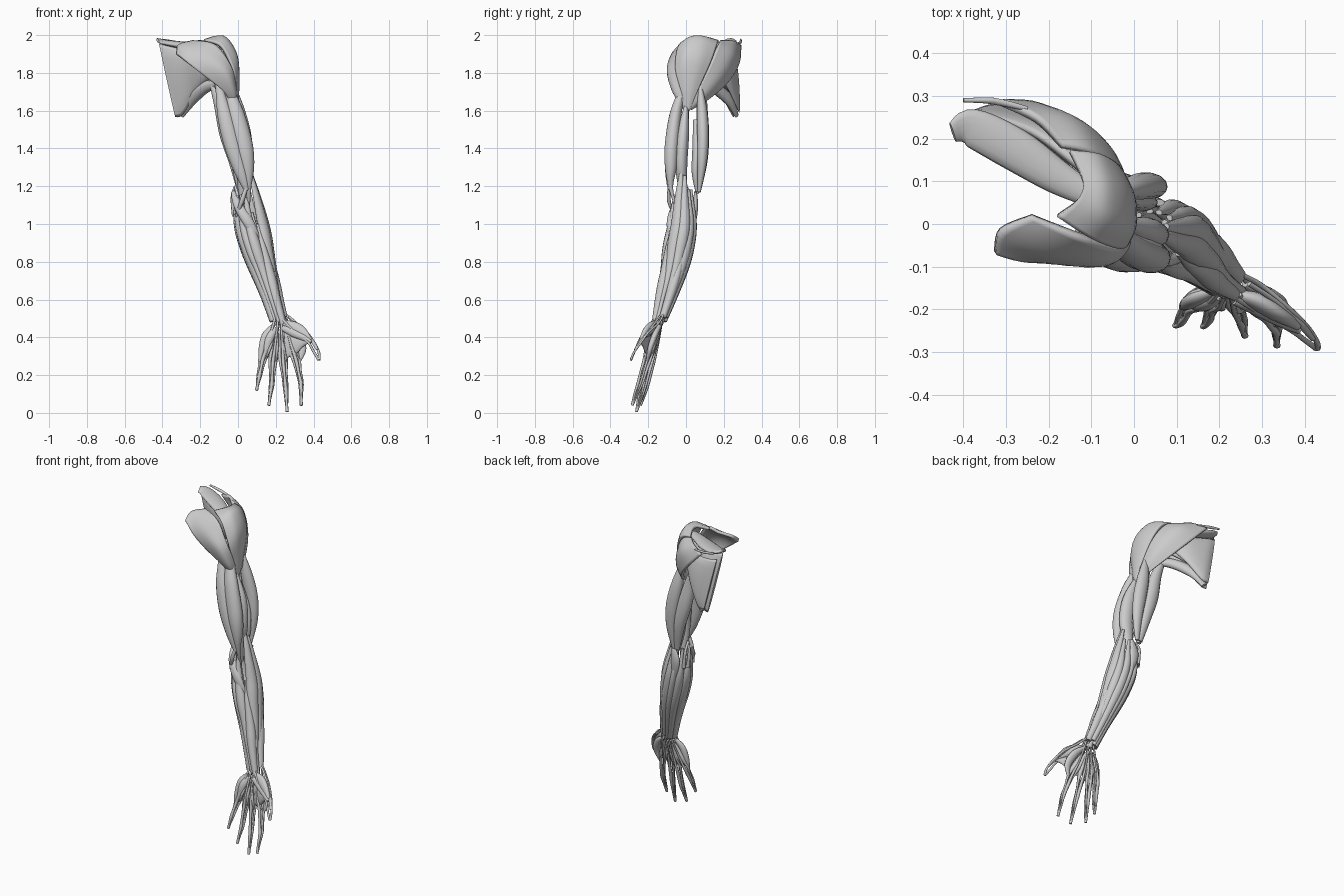
import bpy, bmesh
from math import sin, cos, pi, radians
from mathutils import Vector


def spline(pts, k):
    """Catmull-Rom resampling of tuples of any length, k steps per span."""
    p = [pts[0]] + list(pts) + [pts[-1]]
    out = []
    for i in range(1, len(p) - 2):
        for s in range(k):
            t = s / k
            out.append([0.5 * (2 * b + (c - a) * t + (2 * a - 5 * b + 4 * c - d) * t * t
                        + (3 * b - a - 3 * c + d) * t ** 3)
                        for a, b, c, d in zip(p[i - 1], p[i], p[i + 1], p[i + 2])])
    return out + [list(pts[-1])]


def finish(name, bm):
    bmesh.ops.recalc_face_normals(bm, faces=bm.faces)
    me = bpy.data.meshes.new(name)
    bm.to_mesh(me)
    bm.free()
    ob = bpy.data.objects.new(name, me)
    bpy.context.collection.objects.link(ob)
    return ob


def muscle(name, pts, wide=(1, 0, 0), bend=0.0, sides=14, k=5, fixed=False):
    """Loft of ellipses: pts = (x, y, z, half width, half thickness); bend curls the section."""
    ring = spline(pts, k)
    bm = bmesh.new()
    rows = []
    for i, r in enumerate(ring):
        a, b = ring[max(i - 1, 0)], ring[min(i + 1, len(ring) - 1)]
        T = (Vector(b[:3]) - Vector(a[:3])).normalized()
        W = Vector(wide)
        W = (W if fixed else W - T * W.dot(T)).normalized()
        N = T.cross(W).normalized()
        w, t = max(r[3], .002), max(r[4], .002)
        row = []
        for j in range(sides):
            c, s = cos(2 * pi * j / sides), sin(2 * pi * j / sides)
            row.append(bm.verts.new(Vector(r[:3]) + W * w * c + N * (t * s - bend * w * c * c)))
        rows.append(row)
    for u, v in zip(rows, rows[1:]):
        for j in range(sides):
            n = (j + 1) % sides
            bm.faces.new((u[j], u[n], v[n], v[j])).smooth = True
    bm.faces.new(rows[0])
    bm.faces.new(rows[-1])
    finish(name, bm)


def fan(name, fibres, thick):
    """Curved sheet through several fibres, given thickness."""
    cols = [spline(f, 5) for f in fibres]
    grid = [spline(list(r), 5) for r in zip(*cols)]
    bm = bmesh.new()
    rows = [[bm.verts.new(p) for p in r] for r in grid]
    for u, v in zip(rows, rows[1:]):
        for j in range(len(u) - 1):
            bm.faces.new((u[j], u[j + 1], v[j + 1], v[j])).smooth = True
    m = finish(name, bm).modifiers.new("thickness", "SOLIDIFY")
    m.thickness, m.offset = thick, 0


def tendon(name, pts, r=.007, wide=(1, 0, 0)):
    muscle(name, [(*p[:3], p[3] if len(p) > 3 else r, (p[3] if len(p) > 3 else r) * .8) for p in pts],
           wide, sides=8)


# Shoulder cap: front, middle and rear fans converging on the upper arm bone
fan("front_deltoid", [
    [(-.24, .02, 1.965), (-.12, -.03, 1.945), (-.04, -.055, 1.83), (-.015, -.025, 1.71), (-.012, .0, 1.61)],
    [(-.315, -.015, 1.945), (-.2, -.07, 1.895), (-.08, -.092, 1.81), (-.025, -.06, 1.70), (-.016, -.005, 1.61)],
    [(-.325, -.068, 1.905), (-.25, -.082, 1.84), (-.165, -.08, 1.775), (-.07, -.06, 1.70), (-.022, -.006, 1.61)]], .018)
fan("middle_deltoid", [
    [(-.18, .02, 1.97), (-.09, -.035, 1.94), (-.03, -.052, 1.82), (-.014, -.022, 1.7), (-.012, .0, 1.6)],
    [(-.13, .06, 1.985), (-.07, .02, 1.978), (-.012, -.005, 1.88), (-.003, .0, 1.73), (-.01, .005, 1.6)],
    [(-.12, .10, 1.985), (-.065, .09, 1.975), (-.012, .07, 1.88), (-.003, .035, 1.73), (-.01, .01, 1.6)],
    [(-.15, .17, 1.965), (-.085, .16, 1.945), (-.035, .125, 1.85), (-.014, .06, 1.71), (-.012, .015, 1.6)]], .018)
fan("rear_deltoid", [
    [(-.17, .18, 1.965), (-.10, .165, 1.94), (-.038, .125, 1.84), (-.015, .06, 1.7), (-.014, .015, 1.61)],
    [(-.23, .245, 1.965), (-.14, .24, 1.9), (-.065, .18, 1.79), (-.025, .09, 1.68), (-.018, .02, 1.61)],
    [(-.31, .285, 1.945), (-.22, .275, 1.85), (-.13, .215, 1.75), (-.055, .11, 1.66), (-.025, .025, 1.61)]], .018)

# Shoulder blade muscles
blade = (.22, .08, -1)
muscle("inner_blade_muscle", [(-.375, .238, 1.76, .20, .008), (-.335, .228, 1.762, .19, .02),
       (-.26, .185, 1.80, .13, .028), (-.18, .12, 1.84, .085, .03), (-.09, .06, 1.87, .045, .015)],
       blade, fixed=True)
muscle("outer_blade_muscle", [(-.36, .268, 1.755, .17, .006), (-.31, .264, 1.755, .16, .016),
       (-.22, .225, 1.80, .10, .022), (-.14, .16, 1.86, .06, .02), (-.07, .09, 1.90, .03, .012)],
       blade, fixed=True)
muscle("upper_blade_muscle", [(-.425, .215, 1.972, .025, .008), (-.38, .225, 1.96, .045, .014),
       (-.28, .175, 1.945, .05, .02), (-.18, .11, 1.935, .04, .02), (-.09, .06, 1.935, .025, .012)], (.5, .8, 0))
tendon("blade_spine_strip", [(-.40, .29, 1.975, .006), (-.33, .288, 1.962, .009), (-.25, .27, 1.955, .006)])
muscle("lower_blade_muscle", [(-.305, .268, 1.575, .02, .010), (-.25, .225, 1.66, .035, .025),
       (-.16, .13, 1.73, .03, .025), (-.07, .04, 1.74, .025, .01)], (.5, .1, -1))
muscle("small_blade_muscle", [(-.29, .262, 1.68, .02, .01), (-.2, .20, 1.76, .03, .018),
       (-.06, .09, 1.85, .02, .01)], (.5, .1, -1))

# Upper arm, front
muscle("biceps_long_head", [(-.05, -.01, 1.86, .01, .008), (-.045, -.02, 1.72, .024, .018),
       (-.01, -.055, 1.58, .044, .032), (.03, -.075, 1.42, .048, .038), (.05, -.08, 1.30, .036, .032),
       (.056, -.08, 1.19, .014, .012), (.055, -.05, 1.08, .008, .006)])
muscle("biceps_short_head", [(-.13, -.03, 1.85, .012, .01), (-.10, -.025, 1.72, .02, .016),
       (-.068, -.06, 1.57, .040, .03), (-.03, -.08, 1.42, .044, .032), (.015, -.085, 1.28, .035, .026),
       (.045, -.085, 1.18, .013, .012)])
muscle("deep_front_arm_muscle", [(-.015, .0, 1.62, .015, .012), (.02, -.015, 1.48, .045, .032),
       (.035, -.025, 1.34, .048, .034), (.03, -.02, 1.22, .035, .026), (.025, 0, 1.08, .012, .01)])
muscle("inner_arm_muscle", [(-.13, -.02, 1.84, .01, .01), (-.095, .0, 1.7, .022, .016),
       (-.045, .005, 1.5, .012, .01)])

# Upper arm, back
muscle("triceps_lateral_head", [(-.025, .075, 1.73, .012, .01), (.0, .085, 1.6, .036, .028),
       (.03, .09, 1.46, .042, .031), (.045, .085, 1.32, .032, .025), (.035, .07, 1.17, .014, .008)])
muscle("triceps_long_head", [(-.14, .1, 1.76, .015, .012), (-.095, .085, 1.64, .034, .028),
       (-.055, .09, 1.48, .044, .033), (-.015, .088, 1.33, .034, .026), (.015, .07, 1.17, .018, .008)])
muscle("triceps_medial_head", [(-.03, .05, 1.55, .02, .012), (.0, .055, 1.4, .045, .022),
       (.015, .05, 1.27, .04, .02), (.015, .06, 1.16, .015, .008)])

# Forearm: spindles arranged by angle round a centre line (x, y, z, rx, ry)
CORE = [(.035, -.01, 1.27, .052, .045), (.05, -.015, 1.13, .084, .066), (.068, -.018, 1.0, .103, .082),
        (.098, -.038, .88, .094, .084), (.138, -.065, .75, .074, .072), (.18, -.105, .61, .056, .058),
        (.222, -.145, .47, .052, .036)]
LINE = spline(CORE, 6)


def forearm(name, deg, start, width, tendon_at, depth=.72):
    a, n, pts = radians(deg), len(LINE), []
    for i in range(int(start * n), n, 3):
        x, y, z, rx, ry = LINE[i]
        f = (i / n - start) / (tendon_at - start)
        bulk = .25 + .75 * sin(pi * min(f, .5)) if f < .5 else 1 - .7 * min((f - .5) / .5, 1)
        pts.append((x + rx * depth * cos(a), y + ry * depth * sin(a), z,
                    max(width * bulk, .008), max(.026 * bulk, .006)))
    muscle(name, pts, (-sin(a), cos(a), 0), .12, 12, 3)


for spec in [("brachioradialis", -30, .0, .038, .85), ("long_wrist_extensor", 8, .03, .036, .85),
             ("short_wrist_extensor", 42, .12, .032, .95), ("finger_extensor", 74, .12, .034, 1.05),
             ("little_finger_extensor", 100, .15, .024, 1.05), ("ulnar_wrist_extensor", 130, .14, .030, 1.1),
             ("ulnar_wrist_flexor", 172, .14, .036, 1.1), ("surface_finger_flexor", 207, .14, .034, 1.1),
             ("palm_flexor", 236, .14, .026, .9), ("radial_wrist_flexor", 264, .14, .032, .9),
             ("thumb_flexor", 300, .35, .030, 1.1), ("thumb_abductor", 25, .45, .026, 1.1),
             ("deep_finger_flexor", 225, .2, .038, 1.1, .3), ("deep_extensor", 60, .25, .034, 1.1, .3)]:
    forearm(*spec)
muscle("round_pronator", [(-.025, -.005, 1.17, .012, .01), (.0, -.055, 1.1, .024, .018),
       (.06, -.085, 1.0, .028, .018), (.125, -.07, .87, .012, .01)])
muscle("elbow_muscle", [(.06, .05, 1.17, .012, .008), (.04, .05, 1.08, .03, .014), (.06, .035, .95, .008, .008)])
# Tendon loops at the inner elbow
for i, (x, y) in enumerate([(-.03, .01), (-.015, .03), (.0, -.03)]):
    tendon(f"inner_elbow_band_{i}", [(-.015, .0, 1.2, .007), (x, y, 1.14, .009), (x + .01, y, 1.04, .012)])
tendon("biceps_sheet_strip", [(.045, -.088, 1.2, .01), (.02, -.09, 1.12, .012), (-.01, -.06, 1.04, .006)])

# Fingers: wrist x, knuckle (x, y, z), middle joint (x, y, z), tip (x, y, z)
FINGERS = [("little", .195, (.132, -.185, .29), (.113, -.215, .20), (.098, -.238, .12)),
           ("ring", .212, (.185, -.185, .275), (.178, -.21, .15), (.163, -.240, .04)),
           ("middle", .228, (.240, -.195, .27), (.252, -.225, .14), (.260, -.262, .006)),
           ("index", .246, (.308, -.205, .28), (.333, -.24, .16), (.335, -.285, .04))]
for name, wx, K, M, E in FINGERS:
    K, M, E = Vector(K), Vector(M), Vector(E)
    palm, side = Vector((0, -.018, -.004)), Vector((.016, 0, 0))
    half = (M + E) / 2
    tendon(name + "_flexor_tendon", [(wx, -.165, .5), (*((Vector((wx, -.17, .48)) + K) / 2 + palm), .007),
           (*(K + palm), .01), (*((K + M) / 2 + palm), .008), (*(M + palm * .8), .01),
           (*(half + palm * .6), .007), (*E, .009)])
    tendon(name + "_extensor_tendon", [(wx + .01, -.125, .5), (*((Vector((wx, -.125, .48)) + K) / 2 - palm * .6), .006),
           (*(K - palm), .009), (*((K + M) / 2 - palm * .7), .011), (*(M - palm * .6), .009),
           (*(half - palm * .5), .006), (*E, .008)])
    # small muscles on both sides of each palm bone, feeding the finger hood
    for tag, s in (("inner", -1), ("outer", 1)):
        root = Vector((wx + s * .008, -.15, .44))
        mid = root * .45 + K * .55 + side * s * .7
        muscle(f"{name}_{tag}_palm_muscle", [(*root, .006, .006), (*mid, .013, .018),
               (*(K + side * s), .008, .008), (*((K + M) / 2 + side * s * .7), .006, .006),
               (*(M + side * s * .5), .007, .006), (*(half + side * s * .4), .004, .004), (*E, .005, .005)], sides=8)
    muscle(name + "_worm_muscle", [(wx, -.172, .42, .004, .004),
           (*((Vector((wx, -.172, .42)) + K) / 2 + palm + side * .5), .009, .008),
           (*(K + palm * .5 + side), .004, .004)], sides=8)

# Little finger pad and thumb pad
muscle("little_finger_pad", [(.185, -.16, .46, .012, .01), (.148, -.175, .41, .022, .016),
       (.127, -.185, .34, .018, .016), (.116, -.195, .27, .008, .008)])
muscle("little_finger_opposer", [(.2, -.17, .45, .012, .01), (.165, -.19, .39, .022, .014), (.14, -.195, .29, .008, .008)])
muscle("thumb_pad", [(.235, -.165, .475, .016, .01), (.285, -.18, .455, .032, .02),
       (.335, -.21, .43, .03, .018), (.385, -.24, .385, .01, .01)], (.5, 0, 1))
muscle("thumb_short_flexor", [(.235, -.18, .45, .014, .01), (.29, -.2, .425, .022, .016),
       (.345, -.228, .40, .018, .014), (.388, -.25, .375, .008, .008)], (.5, 0, 1))
muscle("thumb_adductor", [(.25, -.19, .36, .07, .006), (.29, -.2, .365, .06, .012),
       (.34, -.222, .378, .03, .012), (.385, -.245, .38, .008, .008)], (.2, 0, 1))
muscle("thumb_web_muscle", [(.26, -.14, .46, .01, .01), (.31, -.165, .41, .024, .016),
       (.34, -.19, .34, .022, .014), (.325, -.205, .27, .006, .006)])
# Thumb tendons forming a loop to the tip
tendon("thumb_long_extensor", [(.255, -.12, .52), (.30, -.145, .475), (.36, -.195, .43), (.405, -.24, .37),
       (.428, -.275, .32), (.43, -.292, .28, .008)])
tendon("thumb_short_extensor", [(.27, -.14, .51), (.33, -.18, .455), (.39, -.235, .385, .01), (.42, -.27, .335)])
tendon("thumb_flexor_tendon", [(.24, -.175, .49), (.30, -.21, .43), (.37, -.25, .375), (.40, -.272, .325),
       (.428, -.292, .28, .008)])
